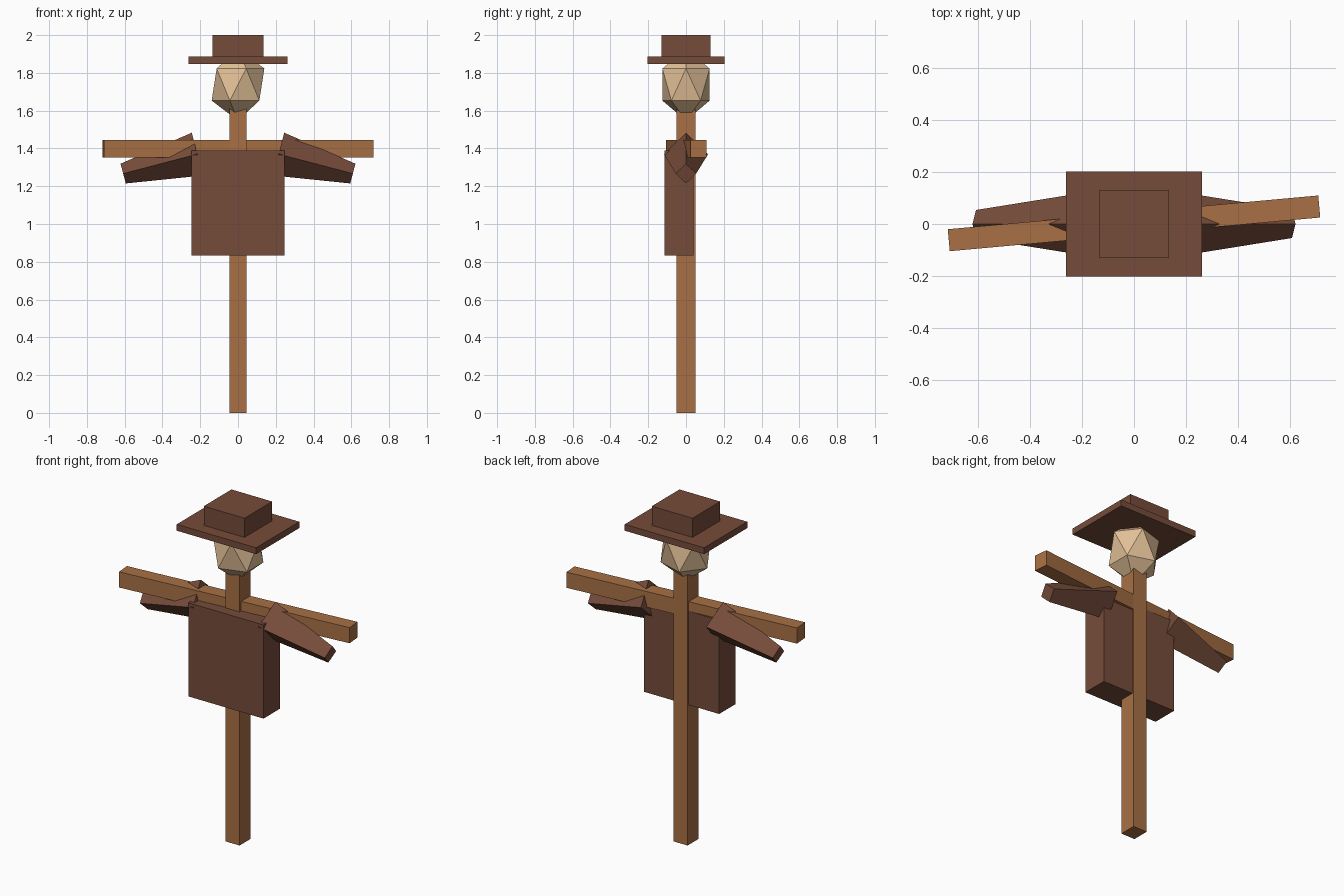
import bpy, bmesh, math
from mathutils import Matrix, Vector

if "Cube" in bpy.data.objects:
    bpy.data.objects.remove(bpy.data.objects["Cube"])


def material(name, rgb):
    m = bpy.data.materials.new(name)
    lin = [((c / 255 + 0.055) / 1.055) ** 2.4 for c in rgb]
    m.diffuse_color = (*lin, 1.0)
    m.use_nodes = True
    m.node_tree.nodes["Principled BSDF"].inputs["Base Color"].default_value = m.diffuse_color
    return m


WOOD = material("warm wood", (168, 112, 69))
CLOTH = material("dark brown cloth", (118, 76, 58))
SACK = material("pale sackcloth", (226, 192, 151))


def finish(name, bm, mat):
    bmesh.ops.recalc_face_normals(bm, faces=bm.faces)
    mesh = bpy.data.meshes.new(name)
    bm.to_mesh(mesh)
    bm.free()
    mesh.materials.append(mat)
    obj = bpy.data.objects.new(name, mesh)
    bpy.context.collection.objects.link(obj)
    return obj


def box(name, lo, hi, mat, turn=0.0):
    lo, hi = Vector(lo), Vector(hi)
    bm = bmesh.new()
    bmesh.ops.create_cube(bm, size=1.0, matrix=Matrix.Translation((lo + hi) / 2)
                          @ Matrix.Rotation(turn, 4, 'Z')
                          @ Matrix.Diagonal((*(hi - lo), 1.0)))
    return finish(name, bm, mat)


def sleeve(name, side):
    # Tapered square tube standing on its edge, drooping outwards
    start, end = Vector((0.215, 0, 1.37)), Vector((0.608, 0, 1.267))
    axis = (end - start).normalized()
    up = Vector((-axis.z, 0, axis.x))
    across = Vector((0, 1, 0))
    bm = bmesh.new()
    rings = []
    for centre, r in ((start, 0.117), (end, 0.054)):
        ring = [centre + d * r for d in (up, across, -up, -across)]
        rings.append([bm.verts.new((p.x * side, p.y, p.z)) for p in ring])
    a, b = rings
    bm.faces.new(a)
    bm.faces.new(b)
    for i in range(4):
        j = (i + 1) % 4
        bm.faces.new((a[i], a[j], b[j], b[i]))
    return finish(name, bm, CLOTH)


# Wooden frame
box("upright_post", (-0.046, -0.051, 0), (0.046, 0.051, 1.68), WOOD)
box("crossbar", (-0.716, -0.040, 1.353), (0.716, 0.045, 1.446), WOOD, math.radians(5.2))

# Coat
box("coat_body", (-0.247, -0.113, 0.832), (0.247, 0.041, 1.389), CLOTH)
for side, label in ((-1, "left"), (1, "right")):
    sleeve(label + "_sleeve", side)

# Faceted sack head
bm = bmesh.new()
bmesh.ops.create_icosphere(bm, subdivisions=1, radius=1.0,
                           matrix=Matrix.Translation((0, 0, 1.738))
                           @ Matrix.Diagonal((0.156, 0.147, 0.19, 1.0)))
finish("sack_head", bm, SACK)

# Square hat
box("hat_brim", (-0.261, -0.203, 1.848), (0.261, 0.203, 1.886), CLOTH)
box("hat_crown", (-0.134, -0.13, 1.886), (0.134, 0.13, 2.0), CLOTH)
